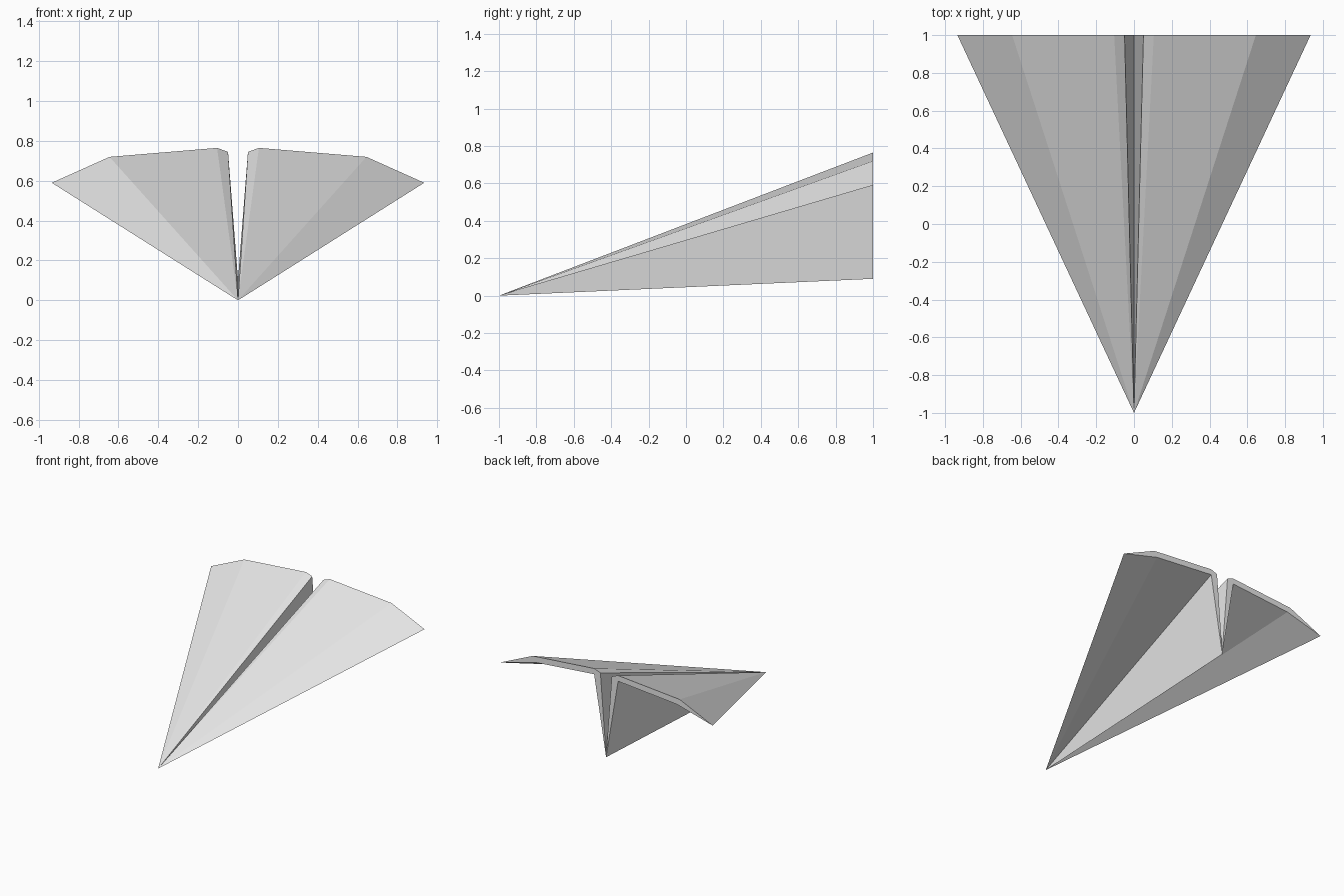
import bpy, bmesh

cube = bpy.data.objects.get("Cube")
if cube:
    bpy.data.objects.remove(cube, do_unlink=True)

# Plain paper material
paper = bpy.data.materials.new("white_paper")
paper.use_nodes = True
color = (0.8, 0.8, 0.8, 1)
paper.diffuse_color = color
paper.node_tree.nodes["Principled BSDF"].inputs["Base Color"].default_value = color

# Half of the tail cross-section (x, z): slot wall and wing top, then underside back to the keel
upper = [(0, 0.105), (0.05, 0.745), (0.105, 0.765), (0.645, 0.72), (0.935, 0.59)]
lower = [(0.62, 0.675), (0.105, 0.72), (0, 0.09)]

# Every fold runs from the tail profile to the pointed nose
bm = bmesh.new()
nose = bm.verts.new((0, -1, 0))
tail = [bm.verts.new((x, 1, z)) for x, z in upper + lower]
for a, b in zip(tail, tail[1:]):
    bm.faces.new((a, b, nose))
bm.faces.new(tail)
bmesh.ops.recalc_face_normals(bm, faces=bm.faces)

# Tail rim faces backwards
rim = next(f for f in bm.faces if len(f.verts) > 3)
if rim.normal.y < 0:
    bmesh.ops.reverse_faces(bm, faces=bm.faces)

mesh = bpy.data.meshes.new("folded_paper_plane")
bm.to_mesh(mesh)
bm.free()
mesh.materials.append(paper)
plane = bpy.data.objects.new("folded_paper_plane", mesh)
bpy.context.collection.objects.link(plane)

# Mirror across the keel
mirror = plane.modifiers.new("mirror_wing", 'MIRROR')
mirror.use_axis = (True, False, False)
mirror.merge_threshold = 0.0001
